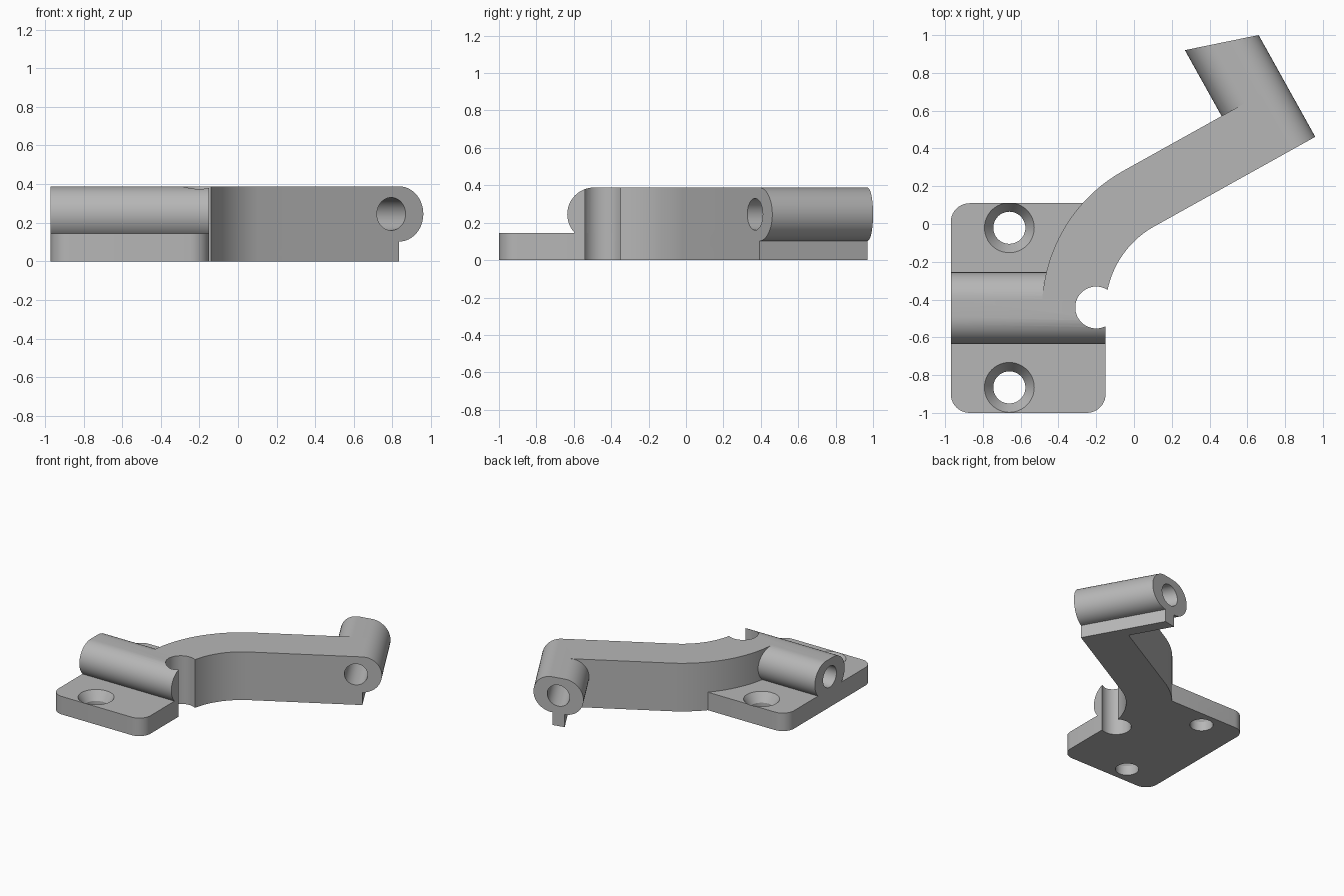
import bpy, bmesh, math
from mathutils import Vector

if "Cube" in bpy.data.objects:
    bpy.data.objects.remove(bpy.data.objects["Cube"], do_unlink=True)

grey = bpy.data.materials.new("plain grey")
grey.use_nodes = True
COLOR = (0.47, 0.47, 0.47, 1)
grey.diffuse_color = COLOR
grey.node_tree.nodes["Principled BSDF"].inputs["Base Color"].default_value = COLOR

# Shared dimensions
PLATE_H, HEIGHT = 0.145, 0.388
BAR_R, BAR_Z, BAR_FLAT = 0.143, 0.245, 0.047
BORE_R = 0.085
BEND, BEND_IN, BEND_OUT = Vector((0.35, -0.45)), 0.5, 0.837

# Frame of the straight arm: u runs along it, v across it
ANGLE = math.radians(29.1)
U = Vector((math.cos(ANGLE), math.sin(ANGLE)))
V = Vector((-U.y, U.x))
INNER_V = BEND.dot(V) + BEND_IN
BAR_U = 0.873


def arc(cx, cy, r, a0, a1, n=24):
    steps = [math.radians(a0 + (a1 - a0) * i / n) for i in range(n + 1)]
    return [(cx + r * math.cos(a), cy + r * math.sin(a)) for a in steps]


def upright(p, q, d):
    return (p, q, d)


def along_x(p, q, d):
    return (d, p, q)


def along_v(p, q, d):
    w = U * p + V * d
    return (w.x, w.y, q)


def prism(name, profile, place, start, end):
    """Sweep a profile between two depths; the end depth may vary across it."""
    bm = bmesh.new()
    finish = end if callable(end) else lambda p: end
    low = [bm.verts.new(place(p, q, start)) for p, q in profile]
    high = [bm.verts.new(place(p, q, finish(p))) for p, q in profile]
    bm.faces.new(low)
    bm.faces.new(high)
    for i in range(len(low)):
        j = (i + 1) % len(low)
        bm.faces.new((low[i], low[j], high[j], high[i]))
    return to_object(name, bm)


def revolve(name, x, y, rings):
    """Stack of circles about a vertical axis."""
    bm = bmesh.new()
    loops = [[bm.verts.new((px, py, z)) for px, py in arc(x, y, r, 0, 360, 48)[:-1]]
             for r, z in rings]
    bm.faces.new(loops[0])
    bm.faces.new(loops[-1])
    for a, b in zip(loops, loops[1:]):
        for i in range(len(a)):
            j = (i + 1) % len(a)
            bm.faces.new((a[i], a[j], b[j], b[i]))
    return to_object(name, bm)


def to_object(name, bm):
    bmesh.ops.recalc_face_normals(bm, faces=bm.faces)
    mesh = bpy.data.meshes.new(name)
    bm.to_mesh(mesh)
    bm.free()
    mesh.materials.append(grey)
    obj = bpy.data.objects.new(name, mesh)
    bpy.context.collection.objects.link(obj)
    return obj


def slot(center):
    return (arc(center + BAR_FLAT, BAR_Z, BAR_R, -90, 90)
            + arc(center - BAR_FLAT, BAR_Z, BAR_R, 90, 270))


def bore(center):
    return arc(center, BAR_Z, BORE_R, 0, 360, 48)[:-1]


def slanted_end(u):
    return 0.613 - 0.316 * (u - BAR_U)


# Mounting plate with rounded corners
x0, x1, y0, y1, r = -0.97, -0.15, -1.0, 0.11, 0.1
outline = (arc(x1 - r, y1 - r, r, 0, 90, 10) + arc(x0 + r, y1 - r, r, 90, 180, 10)
           + arc(x0 + r, y0 + r, r, 180, 270, 10) + arc(x1 - r, y0 + r, r, 270, 360, 10))
plate = prism("mounting_plate", outline, upright, 0, PLATE_H)

# Barrel lying across the plate
plate_barrel = prism("plate_barrel", slot(-0.445), along_x, x0, x1)

# Curved arm: two concentric arcs running into a straight stretch
ARM_END = BAR_U + BAR_FLAT
tip_out = U * ARM_END + V * (INNER_V + BEND_OUT - BEND_IN)
tip_in = U * ARM_END + V * INNER_V
turn = 90 + math.degrees(ANGLE)
arm = prism("curved_arm",
            arc(*BEND, BEND_OUT, 180, turn, 32) + [tuple(tip_out), tuple(tip_in)]
            + arc(*BEND, BEND_IN, turn, 180, 32), upright, 0, HEIGHT)

# Barrel at the arm tip, with a narrow foot rib beneath it
end_barrel = prism("end_barrel", slot(BAR_U), along_v, INNER_V, slanted_end)
a, b = BAR_U - BAR_FLAT, BAR_U + BAR_FLAT
rib = prism("foot_rib", [(a, 0), (b, 0), (b, 0.13), (a, 0.13)],
            along_v, INNER_V, slanted_end)

# Cutters: screw holes, pin notch and barrel bores
screws = [revolve("screw_cutter", -0.66, y, [(BORE_R, -0.1), (BORE_R, 0.075),
                                             (0.132, PLATE_H), (0.132, 0.2)])
          for y in (-0.02, -0.865)]
notch = revolve("notch_cutter", -0.2, -0.442, [(0.111, -0.1), (0.111, 0.6)])
plate_bore = prism("plate_bore_cutter", bore(-0.445), along_x, -1.2, -0.45)
end_bore = prism("end_bore_cutter", bore(BAR_U), along_v, -0.4, 1.0)

cuts = {plate: screws + [notch], plate_barrel: [notch, plate_bore],
        arm: [notch, plate_bore, end_bore], end_barrel: [end_bore], rib: []}
for part, cutters in cuts.items():
    for cutter in cutters:
        mod = part.modifiers.new("cut", "BOOLEAN")
        mod.operation, mod.solver, mod.object = "DIFFERENCE", "EXACT", cutter

# Bake the cuts, drop the cutters and smooth the round surfaces
bpy.context.view_layer.update()
graph = bpy.context.evaluated_depsgraph_get()
baked = {p: bpy.data.meshes.new_from_object(p.evaluated_get(graph)) for p in cuts}
for part, mesh in baked.items():
    part.modifiers.clear()
    part.data = mesh
for cutter in screws + [notch, plate_bore, end_bore]:
    bpy.data.objects.remove(cutter, do_unlink=True)
bpy.ops.object.select_all(action="DESELECT")
for part in cuts:
    part.select_set(True)
bpy.context.view_layer.objects.active = plate
bpy.ops.object.shade_smooth_by_angle(angle=math.radians(30))
